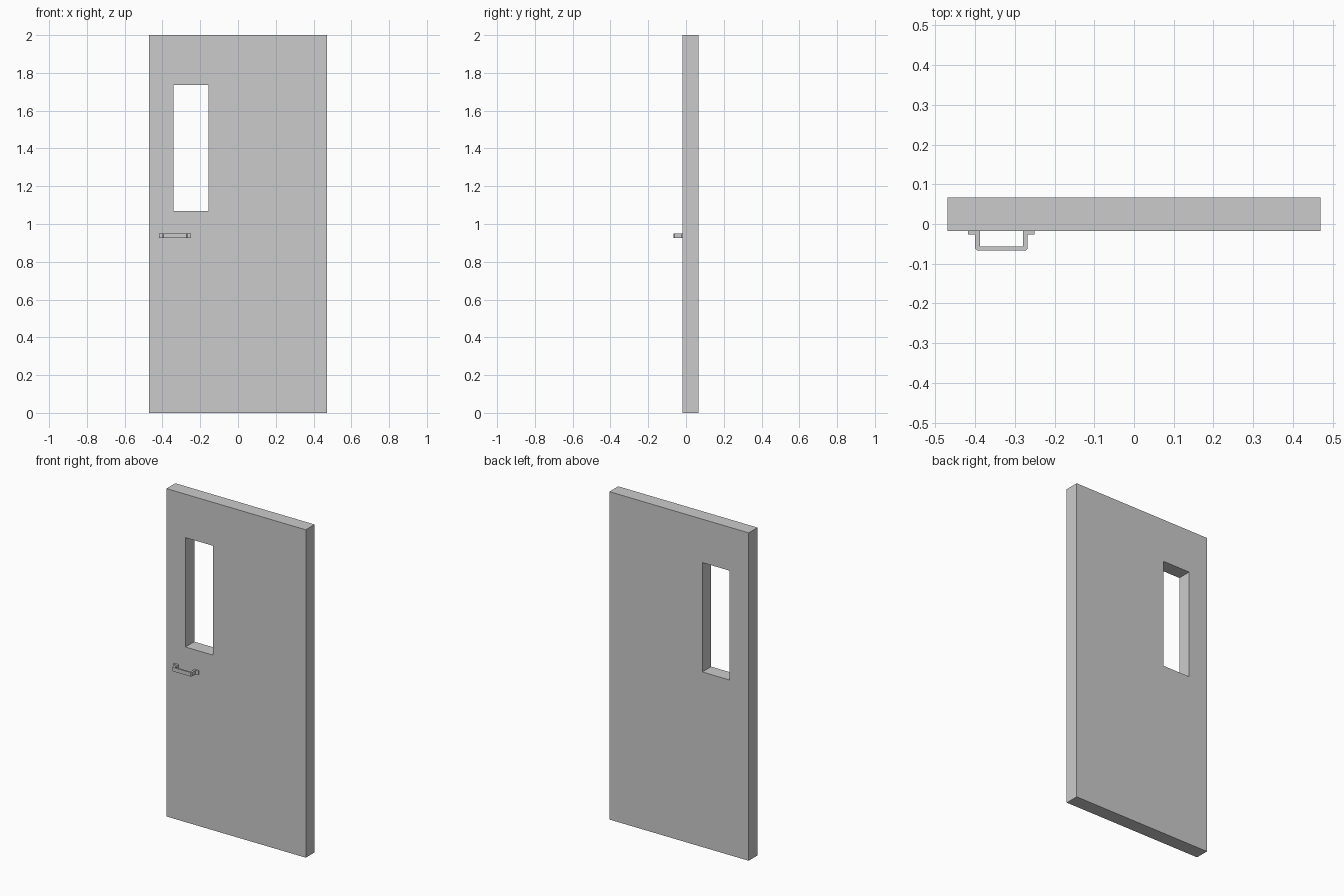
import bpy, bmesh, math

if "Cube" in bpy.data.objects:
    bpy.data.objects.remove(bpy.data.objects["Cube"])


def extruded(name, outlines, depth, location, rotation=(0, 0, 0)):
    """Extrude closed 2D outlines (inner ones become holes) symmetrically by depth."""
    curve = bpy.data.curves.new(name, 'CURVE')
    curve.dimensions = '2D'
    curve.fill_mode = 'BOTH'
    curve.extrude = depth / 2
    for pts in outlines:
        spline = curve.splines.new('POLY')
        spline.points.add(len(pts) - 1)
        for p, (x, y) in zip(spline.points, pts):
            p.co = (x, y, 0, 1)
        spline.use_cyclic_u = True
    obj = bpy.data.objects.new(name, curve)
    obj.location, obj.rotation_euler = location, rotation
    bpy.context.collection.objects.link(obj)
    bpy.ops.object.select_all(action='DESELECT')
    obj.select_set(True)
    bpy.context.view_layer.objects.active = obj
    bpy.ops.object.convert(target='MESH')
    # weld caps to sides, keep faces flat
    bm = bmesh.new()
    bm.from_mesh(obj.data)
    bmesh.ops.remove_doubles(bm, verts=bm.verts, dist=1e-5)
    bmesh.ops.recalc_face_normals(bm, faces=bm.faces)
    for f in bm.faces:
        f.smooth = False
    bm.to_mesh(obj.data)
    bm.free()
    return obj


def rect(x0, x1, y0, y1):
    return [(x0, y0), (x1, y0), (x1, y1), (x0, y1)]


FRONT, BACK = -0.018, 0.067

# door slab with the window opening
extruded("door_panel",
         [rect(-0.47, 0.47, 0, 2), rect(-0.342, -0.157, 1.068, 1.735)],
         BACK - FRONT, (0, (FRONT + BACK) / 2, 0), (math.pi / 2, 0, 0))

# pull handle: bent strip with outward feet, half profile mirrored
half = [(0.054, -0.058 + 0.001), (0.054, FRONT), (0.084, FRONT), (0.084, -0.026),
        (0.066, -0.026), (0.066, -0.062), (0.061, -0.067)]
profile = half + [(-x, y) for x, y in reversed(half)]
extruded("pull_handle", [profile], 0.024, (-0.334, 0, 0.937))
